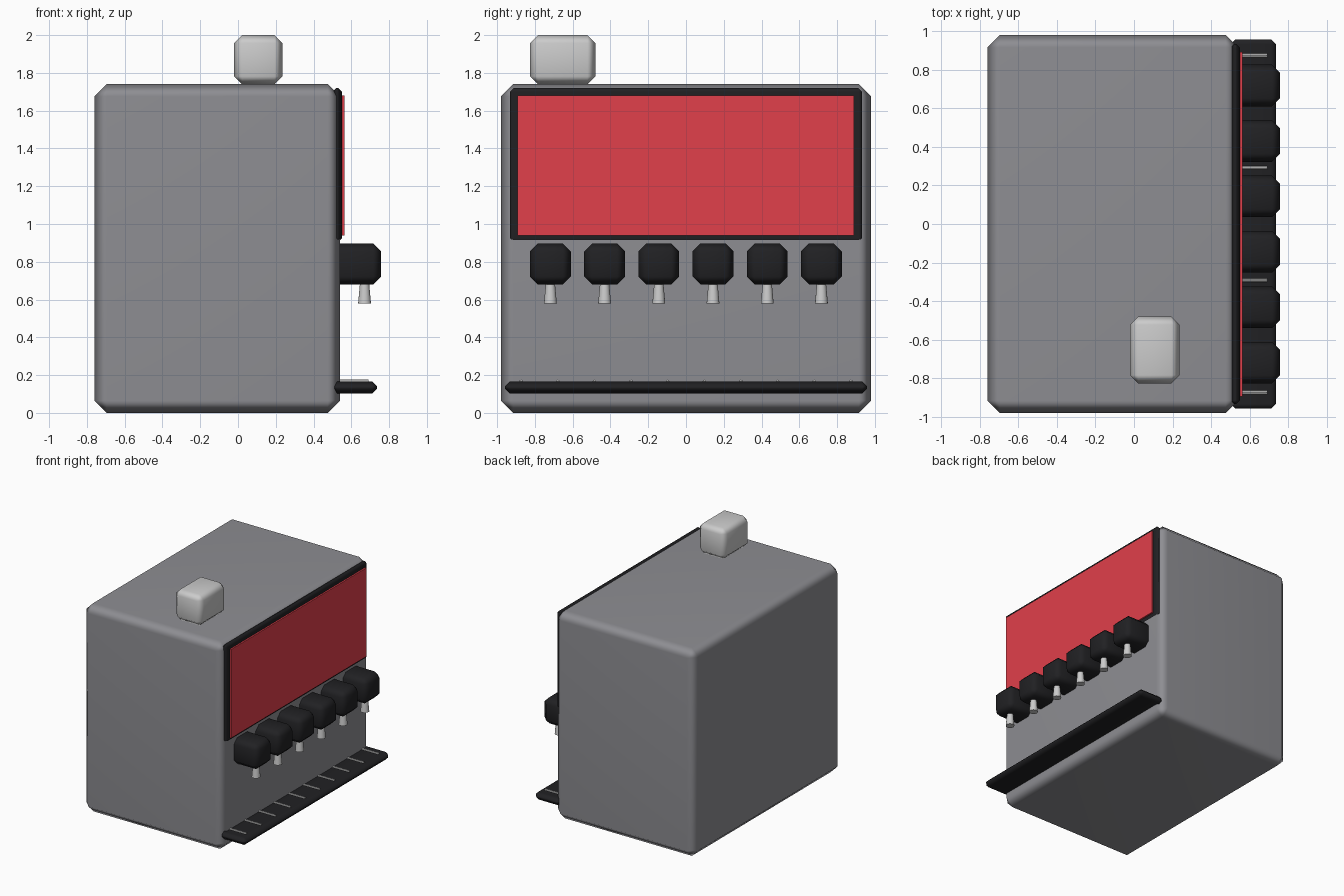
import bpy
from math import pi

if "Cube" in bpy.data.objects:
    bpy.data.objects.remove(bpy.data.objects["Cube"])


def material(name, r, g, b):
    m = bpy.data.materials.new(name)
    m.diffuse_color = (r, g, b, 1)
    m.use_nodes = True
    m.node_tree.nodes["Principled BSDF"].inputs["Base Color"].default_value = m.diffuse_color
    return m


GREY = material("grey_metal", 0.27, 0.27, 0.29)
BLACK = material("black_plastic", 0.015, 0.015, 0.017)
RED = material("red_panel", 0.75, 0.05, 0.07)
STEEL = material("steel", 0.6, 0.6, 0.6)


def box(name, x, y, z, mat, bevel=0.0):
    """Box from (min, max) ranges with a softly shaded chamfer."""
    bpy.ops.mesh.primitive_cube_add(
        size=1, location=[(a + b) / 2 for a, b in (x, y, z)])
    ob = bpy.context.object
    ob.name = name
    ob.scale = [b - a for a, b in (x, y, z)]
    bpy.ops.object.transform_apply(location=False, rotation=False, scale=True)
    ob.data.materials.append(mat)
    if bevel:
        mod = ob.modifiers.new("chamfer", 'BEVEL')
        mod.width, mod.segments = bevel, 1
        bpy.ops.object.shade_smooth()
        ob.modifiers.new("weighted", 'WEIGHTED_NORMAL')
    return ob


def rod(name, location, r_bottom, r_top, depth, mat, rotation=(0, 0, 0), sides=16):
    bpy.ops.mesh.primitive_cone_add(
        vertices=sides, radius1=r_bottom, radius2=r_top, depth=depth,
        location=location, rotation=rotation)
    ob = bpy.context.object
    ob.name = name
    ob.data.materials.append(mat)
    bpy.ops.object.shade_smooth_by_angle()
    return ob


# Cabinet and the small block on its top
box("cabinet", (-0.76, 0.54), (-0.98, 0.98), (0, 1.74), GREY, 0.065)
box("top_block", (-0.02, 0.235), (-0.825, -0.48), (1.74, 2.0), STEEL, 0.042)

# Framed display panel
box("panel_frame", (0.50, 0.55), (-0.933, 0.933), (0.905, 1.72), BLACK, 0.02)
box("panel", (0.53, 0.563), (-0.893, 0.89), (0.94, 1.68), RED)

# Row of dispensing valves with tapered spouts
for i in range(6):
    y = -0.718 + i * 0.287
    box(f"valve_{i + 1}", (0.50, 0.757), (y - 0.108, y + 0.108),
        (0.68, 0.897), BLACK, 0.042)
    rod(f"spout_{i + 1}", (0.67, y, 0.635), 0.034, 0.024, 0.11, STEEL)

# Drip tray with grate bars
box("drip_tray", (0.50, 0.735), (-0.957, 0.957), (0.102, 0.167), BLACK, 0.025)
for i in range(10):
    rod(f"grate_bar_{i + 1}", (0.615, -0.873 + i * 0.194, 0.166), 0.01, 0.01,
        0.15, STEEL, (0, pi / 2, 0), 8)
